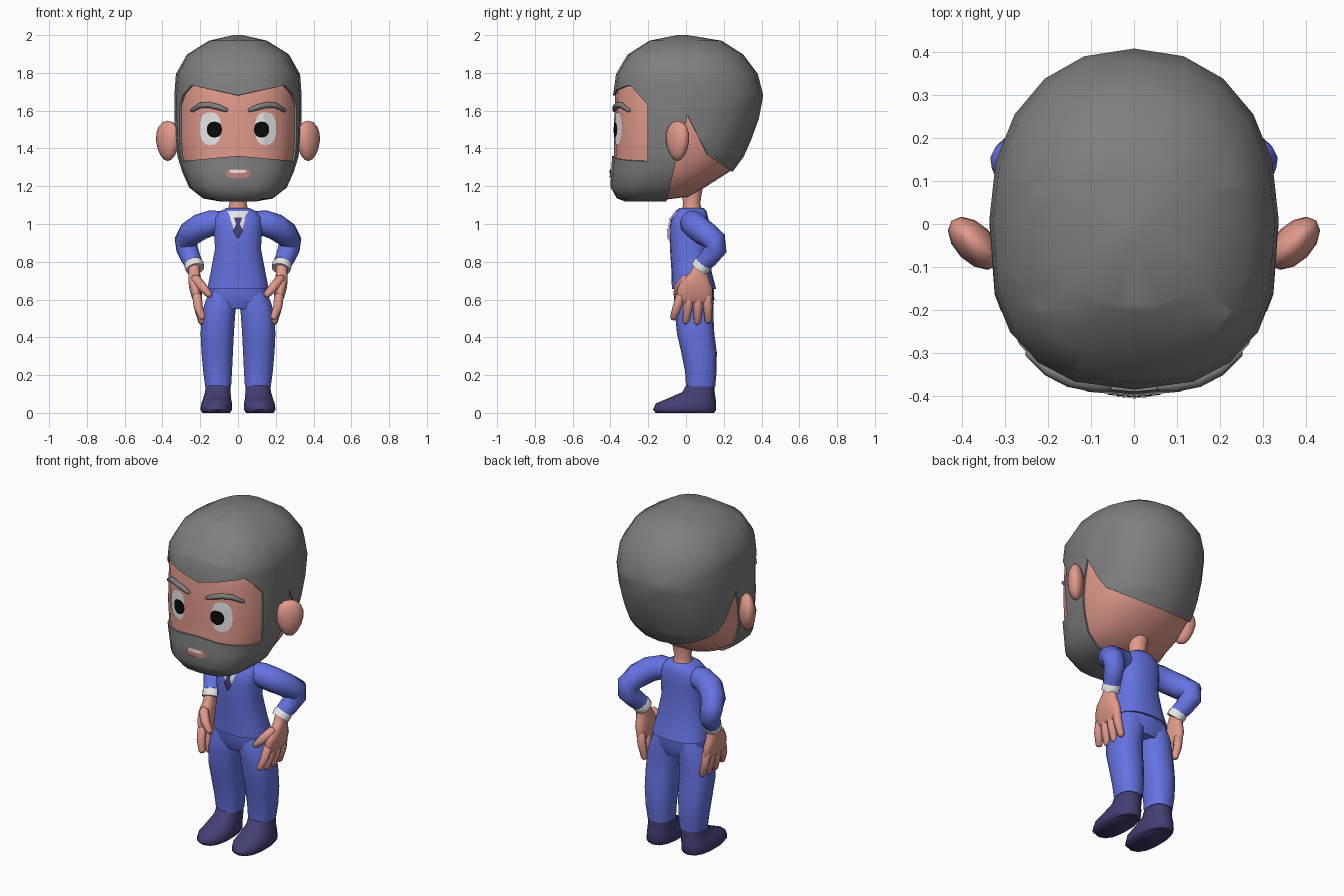
import bpy
import bmesh
from math import sin, cos, pi, radians, copysign
from mathutils import Vector
from mathutils.bvhtree import BVHTree

cube = bpy.data.objects.get("Cube")
if cube:
    bpy.data.objects.remove(cube, do_unlink=True)


def material(name, colour):
    m = bpy.data.materials.new(name)
    m.use_nodes = True
    m.diffuse_color = (*colour, 1)
    bsdf = next(n for n in m.node_tree.nodes if n.type == 'BSDF_PRINCIPLED')
    bsdf.inputs["Base Color"].default_value = (*colour, 1)
    return m


skin = material("skin", (.75, .32, .26))
grey = material("grey_hair", (.21, .21, .21))
blue = material("blue_suit", (.13, .17, .75))
navy = material("dark_navy", (.055, .05, .17))
white = material("white", (.8, .8, .8))
black = material("black", (.003, .003, .003))
lip = material("lip_pink", (.52, .22, .19))


def finish(name, bm, mat, mirror=False):
    mesh = bpy.data.meshes.new(name)
    for f in bm.faces:
        f.smooth = True
    bm.to_mesh(mesh)
    bm.free()
    mesh.set_sharp_from_angle(angle=radians(60))
    mesh.materials.append(mat)
    ob = bpy.data.objects.new(name, mesh)
    bpy.context.collection.objects.link(ob)
    if mirror:
        mod = ob.modifiers.new("Mirror", 'MIRROR')
        mod.use_mirror_merge = False
    return ob


def skin_rings(rings):
    """Bridge rings of points into a closed surface."""
    bm = bmesh.new()
    loops = [[bm.verts.new(p) for p in r] for r in rings]
    n = len(loops[0])
    for a, b in zip(loops, loops[1:]):
        for i in range(n):
            j = (i + 1) % n
            bm.faces.new((a[i], a[j], b[j], b[i]))
    bm.faces.new(loops[0])
    bm.faces.new(loops[-1])
    bmesh.ops.recalc_face_normals(bm, faces=bm.faces[:])
    return bm


def section(z, cx, hw, front, back, n=14, power=2.4, front_power=None):
    """Horizontal rounded ring, with its own front squareness."""
    pts = []
    cy, ry = (front + back) / 2, (back - front) / 2
    for i in range(n):
        a = 2 * pi * i / n + pi / 2
        c, s = cos(a), sin(a)
        e = 2 / (front_power if front_power and s < 0 else power)
        pts.append(Vector((cx + hw * copysign(abs(c) ** e, c),
                           cy + ry * copysign(abs(s) ** e, s), z)))
    return pts


def stack(name, rows, mat, mirror=False, **kw):
    return finish(name, skin_rings([section(*r, **kw) for r in rows]), mat, mirror)


def tube(name, path, mat, mirror=True, n=12, rounded=True, flat=1.0):
    """Tube along (x, y, z, radius) points."""
    pts = [(Vector(p[:3]), p[3]) for p in path]
    if rounded:
        (a, ra), (b, _) = pts[0], pts[1]
        (d, rd), (c, _) = pts[-1], pts[-2]
        t0, t1 = (a - b).normalized(), (d - c).normalized()
        pts = [(a + t0 * ra * .65, ra * .55)] + pts + [(d + t1 * rd * .65, rd * .55)]
    rings = []
    for i, (p, r) in enumerate(pts):
        t = (pts[min(i + 1, len(pts) - 1)][0] - pts[max(i - 1, 0)][0]).normalized()
        u = t.cross(Vector((0, 1, 0))).normalized()
        v = t.cross(u)
        rings.append([p + u * r * cos(2 * pi * k / n) + v * r * flat * sin(2 * pi * k / n)
                      for k in range(n)])
    return finish(name, skin_rings(rings), mat, mirror)


def surface(ob):
    return BVHTree.FromPolygons([v.co for v in ob.data.vertices],
                                [p.vertices[:] for p in ob.data.polygons])


def front_y(tree, x, z, default=-.06):
    hit = tree.ray_cast(Vector((x, -1, z)), Vector((0, 1, 0)))[0]
    return hit.y if hit else default


def oval(cx, cz, rx, rz, n=20, e=.9):
    return [(cx + rx * copysign(abs(cos(a)) ** e, cos(a)),
             cz + rz * copysign(abs(sin(a)) ** e, sin(a)))
            for a in (2 * pi * i / n for i in range(n))]


def plate(name, outline, mat, tree, lift, mirror=False):
    """Thin painted patch that follows the front of a surface."""
    pts = []
    for a, b in zip(outline, outline[1:] + outline[:1]):
        pts += [(a[0] + (b[0] - a[0]) * k / 3, a[1] + (b[1] - a[1]) * k / 3) for k in range(3)]
    cx = sum(p[0] for p in outline) / len(outline)
    cz = sum(p[1] for p in outline) / len(outline)
    bm = bmesh.new()

    def vert(x, z):
        return bm.verts.new((x, front_y(tree, x, z) - lift, z))

    centre, prev, n = vert(cx, cz), None, len(pts)
    for k in range(1, 5):
        loop = [vert(cx + (x - cx) * k / 4, cz + (z - cz) * k / 4) for x, z in pts]
        for i in range(n):
            j = (i + 1) % n
            bm.faces.new((prev[i], prev[j], loop[j], loop[i]) if prev else (centre, loop[i], loop[j]))
        prev = loop
    for f in bm.faces:
        f.normal_update()
        if f.normal.y > 0:
            f.normal_flip()
    return finish(name, bm, mat, mirror)


# Head: height, half width, front, back
head_rows = [(1.13, .09, -.32, -.10), (1.145, .18, -.36, .02), (1.2, .25, -.39, .11),
             (1.28, .285, -.385, .235), (1.36, .31, -.38, .295), (1.45, .322, -.38, .335),
             (1.56, .326, -.38, .375), (1.68, .326, -.375, .398), (1.79, .318, -.36, .37),
             (1.89, .262, -.30, .295), (1.96, .15, -.19, .185), (1.99, .02, -.04, .0)]


def head_mesh():
    return skin_rings([section(z, 0, w, f, b, n=20, power=2.2, front_power=2.7)
                       for z, w, f, b in head_rows])


head = finish("head", head_mesh(), skin)
face = surface(head)

# Hair and beard: cut along the hairline, drop the bare areas, thicken the rest
bm = head_mesh()
cuts = [((0, 0, 1.68), (-.22, 0, 1)), ((0, 0, 1.68), (.22, 0, 1)),
        ((0, -.29, 1.735), (0, 1.17, 1)), ((0, -.2, 1.5), (0, 1, 0)),
        ((0, 0, 1.36), (.09, 0, 1)), ((0, 0, 1.36), (-.09, 0, 1)),
        ((0, -.1, 1.15), (0, 1, -.25)), ((0, .11, 1.37), (0, 2, 1)),
        ((0, .11, 1.37), (0, .69, 1))]
for co, no in cuts:
    bmesh.ops.bisect_plane(bm, geom=bm.verts[:] + bm.edges[:] + bm.faces[:],
                           dist=1e-5, plane_co=co, plane_no=no)


def bare(c):
    in_face = (c.y < -.2 and c.z < 1.68 + .22 * abs(c.x) and c.z > 1.36 - .09 * abs(c.x)
               and c.z < 1.735 - 1.17 * (c.y + .29))
    nape = 1.37 - min(2 * (c.y - .11), .69 * (c.y - .11))
    return in_face or (c.y > -.1 + .25 * (c.z - 1.15) and c.z < nape)


bmesh.ops.delete(bm, geom=[f for f in bm.faces if bare(f.calc_center_median())], context='FACES')
hair = finish("hair_and_beard", bm, grey)
shell = hair.modifiers.new("Thickness", 'SOLIDIFY')
shell.thickness, shell.offset = .011, 1
hair.modifiers.new("Crisp rim", 'EDGE_SPLIT').split_angle = radians(50)

# Eyes, brows and mouth
plate("eye_whites", oval(.146, 1.505, .056, .087, e=.8), white, face, .005, True)
plate("pupils", oval(.125, 1.5, .04, .042), black, face, .011, True)
brow = [(.06, 1.602, .01), (.1, 1.617, .015), (.15, 1.63, .016), (.2, 1.628, .015), (.245, 1.6, .01)]
tube("eyebrows", [(x, front_y(face, x, z) - .008, z, r) for x, z, r in brow], grey, n=8)
plate("lips", oval(0, 1.268, .063, .024, e=.6), lip, face, .017)
plate("teeth", oval(0, 1.279, .045, .008, e=.6), white, face, .021)

# Ears: flattened balls, flared outwards
bm = bmesh.new()
bmesh.ops.create_uvsphere(bm, u_segments=12, v_segments=8, radius=1)
for v in bm.verts:
    t, w, h = v.co.x * .045, v.co.y * .075, v.co.z
    w *= 1 + .2 * h
    v.co = (.372 + (w + t) * .707, -.045 + (w - t) * .707, 1.44 + h * .107)
finish("ears", bm, skin, True)

# Neck and jacket
stack("neck", [(1.04, 0, .075, -.03, .1), (1.075, 0, .056, -.022, .085),
               (1.11, 0, .046, -.015, .075), (1.2, 0, .06, -.03, .09)], skin, power=2)
jacket = stack("jacket", [(.655, 0, .165, -.075, .16), (.75, 0, .146, -.077, .135),
                          (.87, 0, .123, -.085, .12), (.97, 0, .13, -.088, .12),
                          (1.03, 0, .13, -.078, .118), (1.065, 0, .1, -.058, .11),
                          (1.085, 0, .062, -.035, .095)], blue, n=18)
chest = surface(jacket)
plate("shirt_front", [(-.055, 1.068), (0, .91), (.055, 1.068)], white, chest, .005)
tie = [(.022, 1.035), (.01, 1.0), (.026, .965), (0, .915)]
plate("necktie", tie + [(-x, z) for x, z in tie[-2::-1]], navy, chest, .01)

# Arms, bent with the elbows out and back
tube("sleeves", [(.07, .035, 1.01, .058), (.14, .035, 1.005, .068), (.2, .055, .985, .07),
                 (.25, .1, .95, .068), (.275, .155, .91, .062), (.27, .16, .87, .058),
                 (.25, .12, .82, .052), (.234, .09, .79, .048)], blue, rounded=False)
tube("cuffs", [(.237, .097, .798, .046), (.234, .09, .787, .052), (.227, .072, .762, .05)],
     white, rounded=False)

# Hands
stack("palms", [(.585, .215, .016, -.045, .135), (.61, .218, .027, -.052, .14),
                (.66, .225, .034, -.045, .14), (.70, .23, .034, -.025, .125),
                (.74, .232, .032, .02, .115), (.79, .232, .03, .045, .115)], skin, True)
fingers = [("index", -.028, -.066, .505), ("middle", .02, .0, .484),
           ("ring", .067, .06, .48), ("little", .113, .118, .488)]
for label, y0, y1, z1 in fingers:
    tube(label + "_fingers", [(.217, y0, .62, .025), (.21, (y0 + y1) / 2, .56, .024),
                              (.19, y1, z1, .019)], skin, n=8)
tube("thumbs", [(.225, .0, .71, .026), (.188, -.038, .665, .025), (.152, -.05, .625, .018)],
     skin, n=8)

# Trousers
stack("trouser_seat", [(.55, 0, .13, -.04, .13), (.6, 0, .166, -.064, .15),
                       (.68, 0, .157, -.064, .147)], blue, n=18)
stack("trouser_legs", [(.14, .105, .07, .0, .155), (.22, .108, .078, -.005, .162),
                       (.32, .11, .085, -.025, .163), (.42, .11, .09, -.048, .15),
                       (.52, .103, .09, -.058, .145), (.58, .092, .086, -.06, .147),
                       (.66, .07, .075, -.045, .135)], blue, True)

# Shoes
stack("shoes", [(0, .115, .075, -.16, .15), (.018, .115, .086, -.175, .16),
                (.05, .113, .083, -.16, .16), (.075, .111, .076, -.1, .157),
                (.11, .107, .069, -.02, .152), (.155, .105, .066, .005, .15)], navy, True)
